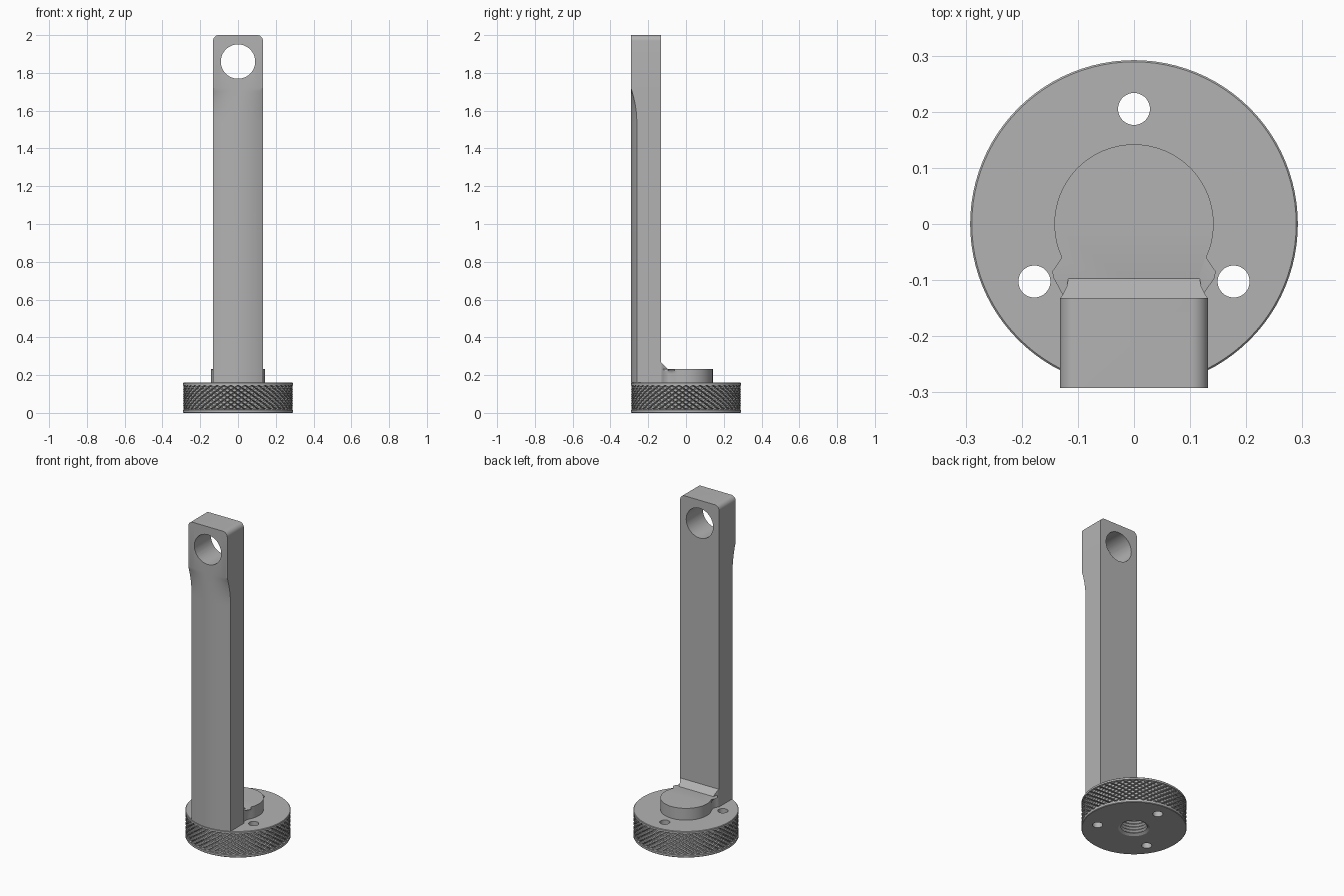
import bpy
import bmesh
from math import sin, cos, pi, radians, sqrt
from mathutils import Matrix, Vector

if "Cube" in bpy.data.objects:
    bpy.data.objects.remove(bpy.data.objects["Cube"])

steel = bpy.data.materials.new("machined_grey")
steel.use_nodes = True
GREY = (0.45, 0.45, 0.45, 1)
steel.diffuse_color = GREY
steel.node_tree.nodes["Principled BSDF"].inputs["Base Color"].default_value = GREY

R = 0.292          # flange radius
DECK = 0.16        # flange height
HALF = 0.132       # half width of the bar
BACK = -0.132      # rear face of the bar


def make(name, bm, recalc=True):
    if recalc:
        bmesh.ops.recalc_face_normals(bm, faces=bm.faces)
    mesh = bpy.data.meshes.new(name)
    bm.to_mesh(mesh)
    bm.free()
    mesh.materials.append(steel)
    ob = bpy.data.objects.new(name, mesh)
    bpy.context.collection.objects.link(ob)
    return ob


def activate(ob):
    bpy.ops.object.select_all(action='DESELECT')
    ob.select_set(True)
    bpy.context.view_layer.objects.active = ob


def smooth(ob, angle):
    activate(ob)
    bpy.ops.object.shade_smooth_by_angle(angle=radians(angle))


def drill(ob, matrices, radius, depth):
    """Cut round holes through an object."""
    bm = bmesh.new()
    for m in matrices:
        bmesh.ops.create_cone(bm, cap_ends=True, segments=48, radius1=radius,
                              radius2=radius, depth=depth, matrix=m)
    cutter = make("hole_cutter", bm)
    cutter.hide_render = True
    mod = ob.modifiers.new("holes", 'BOOLEAN')
    mod.operation = 'DIFFERENCE'
    mod.solver = 'EXACT'
    mod.object = cutter
    activate(ob)
    bpy.ops.object.modifier_apply(modifier=mod.name)
    bpy.data.objects.remove(cutter)


def prism(outline, z0, top):
    """Upright wall and top over a counter-clockwise outline; open below."""
    bm = bmesh.new()
    low = [bm.verts.new((x, y, z0)) for x, y in outline]
    high = [bm.verts.new((x, y, top(y))) for x, y in outline]
    for i in range(len(low)):
        k = (i + 1) % len(low)
        bm.faces.new((low[i], low[k], high[k], high[i]))
    cap = bm.faces.new(high)
    return bm, cap


# Flange: lathed disc with two lips and a threaded blind bore
TURNS = 9
profile = [(0, 0.2), (0.1, 0.2), (0.1, DECK), (R - 0.003, DECK), (R, DECK - 0.003),
           (R, 0.146), (0.268, 0.142), (0.268, 0.02), (R, 0.016), (R, 0.003),
           (R - 0.003, 0), (0.088, 0)]
for t in range(TURNS):
    z = 0.01 + t * 0.019
    profile += [(0.072, z), (0.082, z + 0.0095)]
profile += [(0.072, 0.185), (0, 0.185)]
bm = bmesh.new()
ring = [bm.verts.new((r, 0, z)) for r, z in profile]
edges = [bm.edges.new(pair) for pair in zip(ring, ring[1:])]
bmesh.ops.spin(bm, geom=ring + edges, cent=(0, 0, 0), axis=(0, 0, 1),
               angle=2 * pi, steps=96, use_merge=True)
bmesh.ops.remove_doubles(bm, verts=bm.verts, dist=0.0001)
flange = make("flange", bm)
drill(flange, [Matrix.Translation((0.205 * cos(a), 0.205 * sin(a), 0.08))
               for a in (pi / 2, pi * 7 / 6, pi * 11 / 6)], 0.0285, 0.4)
smooth(flange, 30)

# Knurled grip: raised diamonds around the flange rim
COLS, ROWS = 96, 10
bm = bmesh.new()
grid = {}
for j in range(ROWS + 1):
    for i in range(COLS):
        if (i + j) % 2 == 0:
            a = 2 * pi * i / COLS
            z = 0.018 + 0.127 * j / ROWS
            grid[i, j] = bm.verts.new((0.275 * cos(a), 0.275 * sin(a), z))
for j in range(ROWS + 1):
    for i in range(COLS):
        if (i + j) % 2:
            keys = [((i - 1) % COLS, j), (i, j - 1), ((i + 1) % COLS, j), (i, j + 1)]
            bm.faces.new([grid[k] for k in keys if k in grid])
bm.normal_update()
bmesh.ops.inset_individual(bm, faces=bm.faces[:], thickness=0.0045, depth=0.015)
make("knurled_grip", bm, recalc=False)

# Bar: round-fronted shaft blending into a square, round-cornered head
START, FLAT, CORNER, SEGS = 1.54, 1.72, 0.03, 20
levels = [(DECK, HALF, 1)]
for k in range(11):
    t = k / 10
    levels.append((START + (FLAT - START) * t, HALF, 1 - t * t))
for k in range(9):
    a = pi / 2 * k / 8
    levels.append((2 - CORNER + CORNER * sin(a), HALF - CORNER + CORNER * cos(a), 0))
bm = bmesh.new()
loops = []
for z, half, bulge in levels:
    row = []
    for s in range(SEGS + 1):
        x = half * (2 * s / SEGS - 1)
        row.append((x, -R + bulge * (R - sqrt(R * R - x * x)), z))
    row += [(half, BACK, z), (-half, BACK, z)]
    loops.append([bm.verts.new(p) for p in row])
for a, b in zip(loops, loops[1:]):
    for i in range(len(a)):
        k = (i + 1) % len(a)
        bm.faces.new((a[i], a[k], b[k], b[i]))
bm.faces.new(loops[0][::-1])
bm.faces.new(loops[-1])
bar = make("bar", bm)
drill(bar, [Matrix.Translation((0, -0.2, 1.86)) @ Matrix.Rotation(pi / 2, 4, 'X')],
      0.091, 0.6)
smooth(bar, 14)

# Hub: round boss with a waist that runs into the bar
arc = [radians(-25 + 230 * k / 40) for k in range(41)]
outline = [(0.142 * cos(a), 0.142 * sin(a)) for a in arc]
waist = [(0.121, -0.076), (0.117, -0.094), (0.117, -0.2)]
outline += [(-x, y) for x, y in waist] + waist[::-1]
bm, cap = prism(outline, DECK - 0.003, lambda y: 0.232)
bmesh.ops.bevel(bm, geom=list(cap.edges), offset=0.026, segments=6,
                profile=0.5, affect='EDGES')
smooth(make("hub", bm, recalc=False), 32)

# Web: sloped gusset between hub and bar
side = [(0.117, -0.097), (0.12, -0.112), (0.125, -0.122), (0.131, -0.132), (0.131, -0.15)]
bm, cap = prism([(-x, y) for x, y in side] + side[::-1], DECK - 0.003,
                lambda y: 0.232 - 0.097 - y)
smooth(make("gusset", bm, recalc=False), 32)
